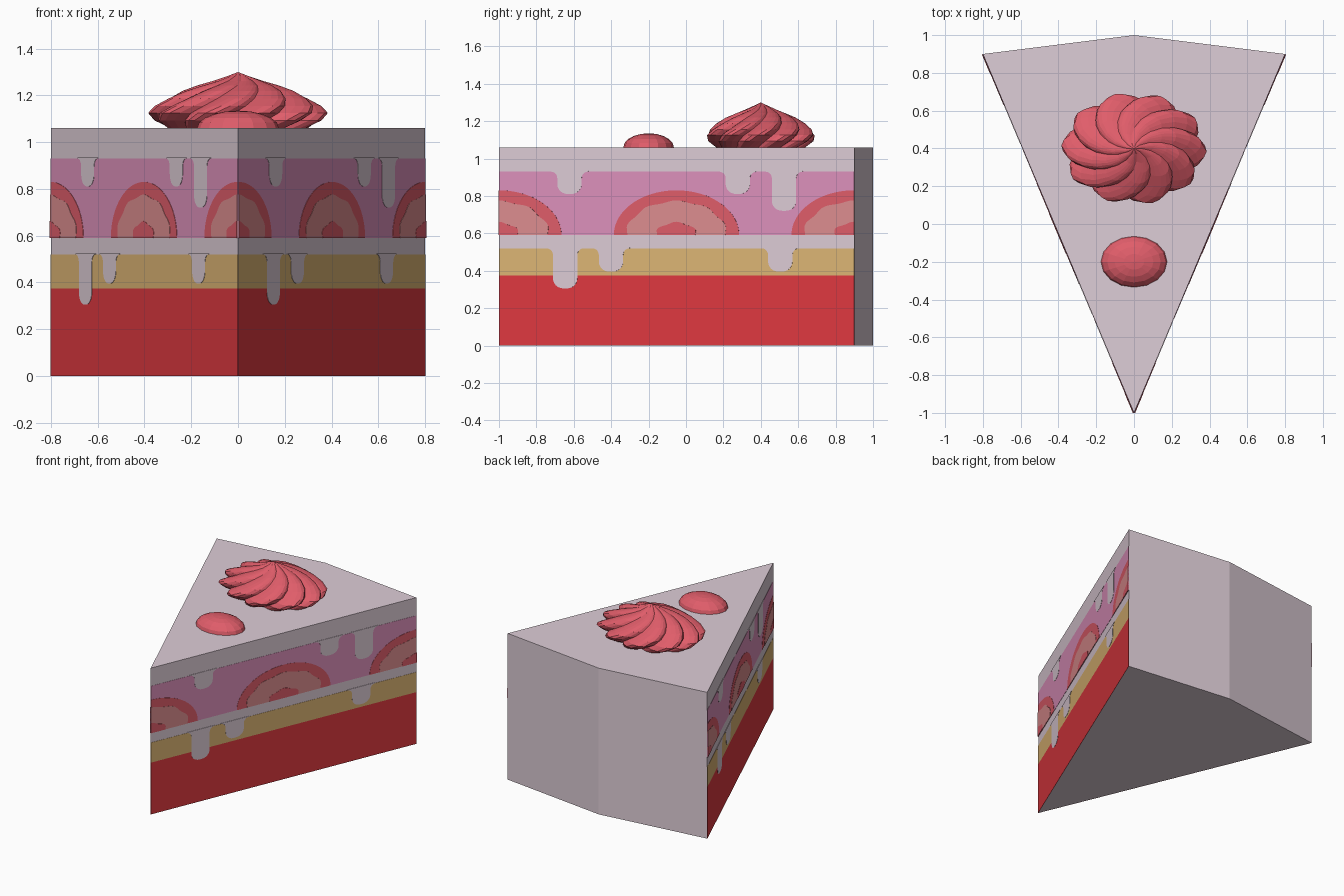
import bpy, bmesh, math
from mathutils import Vector

if "Cube" in bpy.data.objects:
    bpy.data.objects.remove(bpy.data.objects["Cube"])


def material(name, rgb):
    """Flat colour from 0-255 sRGB values."""
    m = bpy.data.materials.new(name)
    lin = [((c / 255 + 0.055) / 1.055) ** 2.4 for c in rgb]
    m.diffuse_color = (*lin, 1)
    m.use_nodes = True
    m.node_tree.nodes["Principled BSDF"].inputs["Base Color"].default_value = m.diffuse_color
    return m


ICING = material("pale_icing", (222, 205, 215))
SPONGE = material("red_sponge", (224, 57, 64))
CUSTARD = material("golden_custard", (222, 182, 117))
PINK = material("pink_cream", (222, 145, 188))
BERRY = material("berry_red", (224, 93, 106))
FLESH = material("berry_flesh", (222, 142, 144))


def finish(bm, name, mat):
    bmesh.ops.recalc_face_normals(bm, faces=bm.faces)
    me = bpy.data.meshes.new(name)
    bm.to_mesh(me)
    bm.free()
    me.materials.append(mat)
    ob = bpy.data.objects.new(name, me)
    bpy.context.collection.objects.link(ob)
    return ob


def prism(bm, low, high):
    """Closed solid between two matching outlines."""
    a = [bm.verts.new(p) for p in low]
    b = [bm.verts.new(p) for p in high]
    bm.faces.new(a[::-1])
    bm.faces.new(b)
    for i in range(len(a)):
        j = (i + 1) % len(a)
        bm.faces.new((a[i], a[j], b[j], b[i]))


# Cake wedge
TOP = 1.06
plan = [(0, -1), (0.8, 0.9), (0, 1), (-0.8, 0.9)]
bm = bmesh.new()
prism(bm, [(x, y, 0) for x, y in plan], [(x, y, TOP) for x, y in plan])
finish(bm, "cake_wedge", ICING)

# Cut walls, each running left to right as seen from outside
U0, U1 = -1.0, 0.9
WALLS = [(Vector((0, -1, 0)), Vector((0.8, 0.9, 0))),
         (Vector((-0.8, 0.9, 0)), Vector((0, -1, 0)))]


def paint(name, mat, outlines, layer):
    """Thin plates on both cut walls from outlines of (u, z)."""
    bm = bmesh.new()
    for start, end in WALLS:
        run = end - start
        out = Vector((run.y, -run.x, 0)).normalized() * 0.0015 * layer
        for outline in outlines:
            base = [start + run * ((u - U0) / (U1 - U0)) + Vector((0, 0, z))
                    for u, z in outline]
            prism(bm, base, [p + out for p in base])
    finish(bm, name, mat)


def band(z0, z1):
    return [(U0, z0), (U1, z0), (U1, z1), (U0, z1)]


def drip(c, top, bottom, w=0.065, f=0.035, r=0.055):
    """Rounded drip with a flared root."""
    half = [(w + f, top + 0.004)]
    for i in range(6):
        a = math.pi / 2 * i / 5
        half.append((w + f - f * math.sin(a), top - f + f * math.cos(a)))
    for i in range(7):
        a = math.pi / 2 * i / 6
        half.append((w * math.cos(a) ** 0.8 if i < 6 else 0,
                     bottom + r - r * math.sin(a)))
    right = [(c + x, z) for x, z in half]
    left = [(c - x, z) for x, z in half[-2::-1]]
    return right + left


def arch(c, rx, rz, ripple=0.0, waves=9):
    """Half ellipse on the filling line, halved at the wall ends."""
    a0 = math.pi / 2 if c == U1 else 0
    a1 = math.pi / 2 if c == U0 else math.pi
    pts = []
    for i in range(41):
        a = a0 + (a1 - a0) * i / 40
        k = 1 + ripple * math.cos(2 * waves * (a - math.pi / 2))
        pts.append((c + rx * k * math.cos(a), 0.59 + rz * k * math.sin(a)))
    if a1 - a0 < 3:
        pts.append((c, 0.59))
    return pts


# Cake layers
paint("sponge_layer", SPONGE, [band(0, 0.375)], 1)
paint("custard_layer", CUSTARD, [band(0.375, 0.52)], 1)
paint("pink_cream_layer", PINK, [band(0.59, 0.93)], 1)

# Sliced berries in the cream
centres = (U0, (U0 + U1) / 2, U1)
paint("berry_slice_rim", BERRY, [arch(c, 0.335, 0.24) for c in centres], 2)
paint("berry_slice_flesh", FLESH,
      [arch(c, 0.268, 0.182, 0.025, 5) for c in centres], 3)
paint("berry_slice_core", BERRY,
      [arch(c, 0.108, 0.068, 0.06, 3) for c in centres], 4)

# Icing drips
paint("upper_drips", ICING, [drip(-0.622, 0.93, 0.81), drip(0.278, 0.93, 0.81),
                             drip(0.525, 0.93, 0.72)], 2)
paint("lower_drips", ICING, [drip(-0.645, 0.52, 0.305), drip(-0.4, 0.52, 0.395),
                             drip(0.505, 0.52, 0.395)], 2)

# Piped swirl: lobed rings twisting clockwise from the tip
LOBES, STEPS = 10, 6
rings = [(0.12, 1.283), (0.28, 1.262), (0.45, 1.243), (0.63, 1.219),
         (0.8, 1.187), (0.93, 1.155), (1.0, 1.125), (0.95, 1.093),
         (0.8, 1.06), (0.66, 1.04)]
bm = bmesh.new()
tip = bm.verts.new((0, 0.4, 1.30))
prev = None
N = LOBES * STEPS
for k, (r, z) in enumerate(rings):
    twist = -math.radians(9.5) * k
    row = []
    for i in range(N):
        bulge = abs(math.sin(math.pi * i / STEPS))
        rr = r * (1 - 0.17 * (1 - bulge))
        a = 2 * math.pi * i / N + twist
        row.append(bm.verts.new((0.385 * rr * math.cos(a),
                                 0.4 + 0.298 * rr * math.sin(a), z)))
    for i in range(N):
        j = (i + 1) % N
        if prev:
            bm.faces.new((prev[i], row[i], row[j], prev[j]))
        else:
            bm.faces.new((tip, row[i], row[j]))
    prev = row
bm.faces.new(prev[::-1])
finish(bm, "piped_swirl", BERRY)

# Small berry near the point
bm = bmesh.new()
bmesh.ops.create_uvsphere(bm, u_segments=16, v_segments=10, radius=1)
for v in bm.verts:
    v.co = (v.co.x * 0.175, v.co.y * 0.135 - 0.2, v.co.z * 0.075 + TOP)
finish(bm, "small_berry", BERRY)
